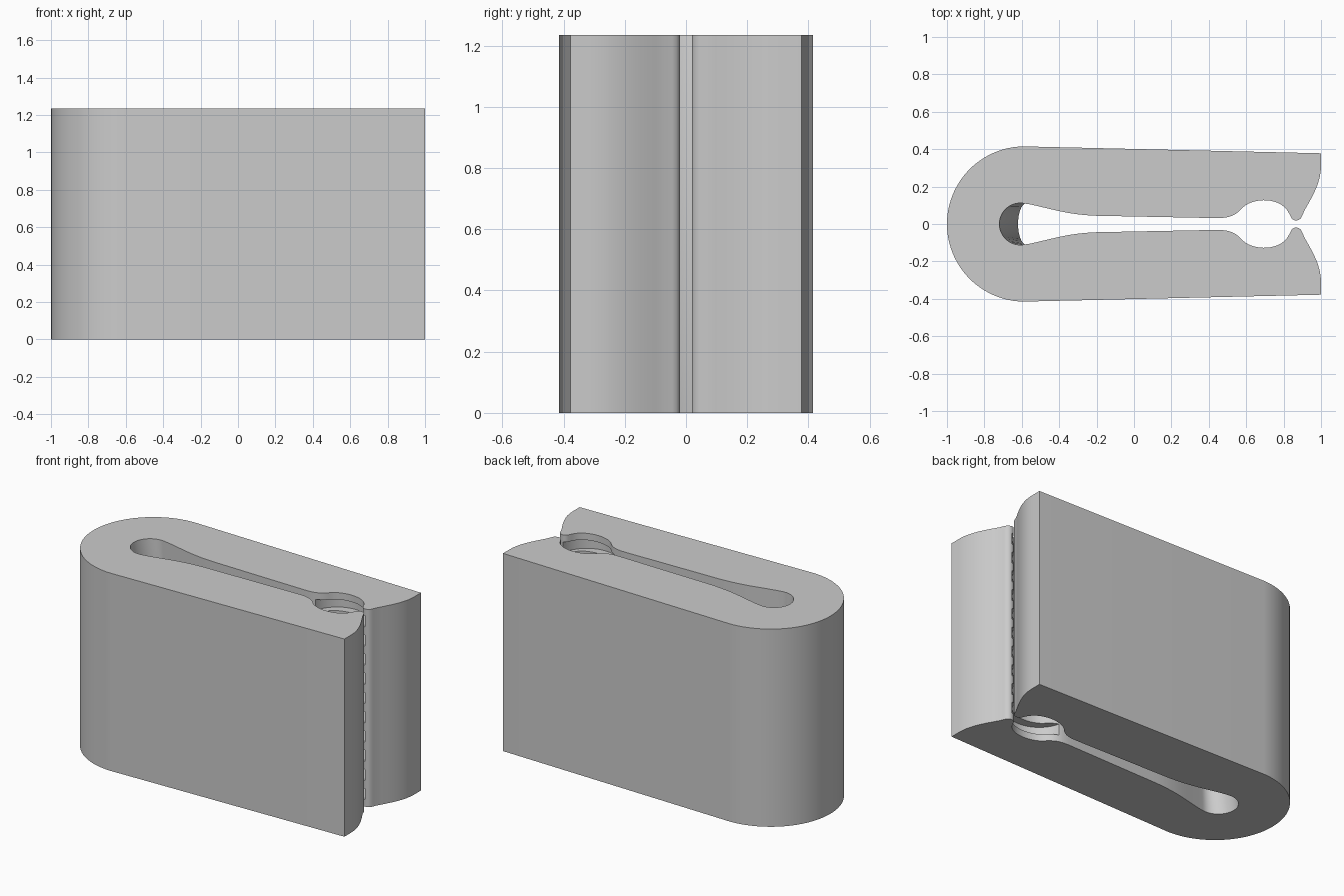
import bpy, bmesh, math
from mathutils.geometry import interpolate_bezier
from mathutils import Vector

cube = bpy.data.objects.get("Cube")
if cube:
    bpy.data.objects.remove(cube, do_unlink=True)

HEIGHT = 1.235
BORE_X = 0.685

grey = bpy.data.materials.new("plain grey")
grey.use_nodes = True
grey.diffuse_color = (0.6, 0.6, 0.6, 1)
grey.node_tree.nodes["Principled BSDF"].inputs["Base Color"].default_value = (0.6, 0.6, 0.6, 1)


def arc(cx, radius, start, end, steps):
    angles = [math.radians(start + (end - start) * i / steps) for i in range(steps + 1)]
    return [(cx + radius * math.cos(a), radius * math.sin(a)) for a in angles]


def bezier(a, b, c, d, steps=8):
    pts = [Vector((*p, 0)) for p in (a, b, c, d)]
    return [(p.x, p.y) for p in interpolate_bezier(*pts, steps + 1)]


def make_object(name, bm):
    bmesh.ops.recalc_face_normals(bm, faces=bm.faces)
    mesh = bpy.data.meshes.new(name)
    bm.to_mesh(mesh)
    bm.free()
    mesh.materials.append(grey)
    obj = bpy.data.objects.new(name, mesh)
    bpy.context.collection.objects.link(obj)
    return obj


# Half profile: rounded back, straight jaw, flared mouth, lip, bore, slot, slot end
half = arc(-0.585, 0.415, 180, 91, 24)
half += [(1, 0.378)]
half += bezier((1, 0.31), (1, 0.22), (0.95, 0.14), (0.91, 0.07))
half += bezier((0.9, 0.045), (0.89, 0.012), (0.85, 0.012), (0.84, 0.035), 6)
half += bezier((0.83, 0.055), (0.79, 0.145), (0.64, 0.145), (0.58, 0.087), 14)
half += bezier((0.57, 0.076), (0.53, 0.035), (0.49, 0.03), (0.42, 0.032), 8)
half += bezier((-0.2, 0.044), (-0.35, 0.05), (-0.42, 0.075), (-0.55, 0.104), 10)
half += arc(-0.608, 0.112, 80, 180, 14)

# The two halves meet at the back of the outline and at the slot end
outline = half + [(x, -y) for x, y in half[-2:0:-1]]
slot_start = len(half) - 15
slot_end = len(half) + 14


def ring_point(i, p, bulge):
    x, y = p
    if slot_start <= i < slot_end:
        x += bulge * max(0, min(1, (-0.55 - x) / 0.17))
    return x, y


# Clip body, with the slot end bulging inward at mid height
bm = bmesh.new()
levels = [(0, 0), (HEIGHT / 2, 0.1), (HEIGHT, 0)]
rings = []
for z, bulge in levels:
    rings.append([bm.verts.new((*ring_point(i, p, bulge), z)) for i, p in enumerate(outline)])
count = len(outline)
for low, high in zip(rings, rings[1:]):
    for i in range(count):
        j = (i + 1) % count
        bm.faces.new((low[i], low[j], high[j], high[i]))
bm.faces.new(rings[0])
bm.faces.new(rings[-1])
body = make_object("clip_body", bm)

# Ring grooves inside the bore
bm = bmesh.new()
for k in range(10):
    z = HEIGHT / 2 + (k - 4.5) * 0.12
    geo = bmesh.ops.create_cone(bm, cap_ends=True, segments=48, radius1=0.18, radius2=0.18, depth=0.07)
    bmesh.ops.translate(bm, verts=geo["verts"], vec=(BORE_X, 0, z))
cutter = make_object("groove_cutter", bm)
cutter.hide_render = True

grooves = body.modifiers.new("grooves", "BOOLEAN")
grooves.operation = "DIFFERENCE"
grooves.solver = "EXACT"
grooves.object = cutter
bpy.ops.object.select_all(action="DESELECT")
body.select_set(True)
bpy.context.view_layer.objects.active = body
bpy.ops.object.modifier_apply(modifier=grooves.name)
bpy.data.objects.remove(cutter, do_unlink=True)
bpy.ops.object.shade_smooth_by_angle(angle=math.radians(30))
